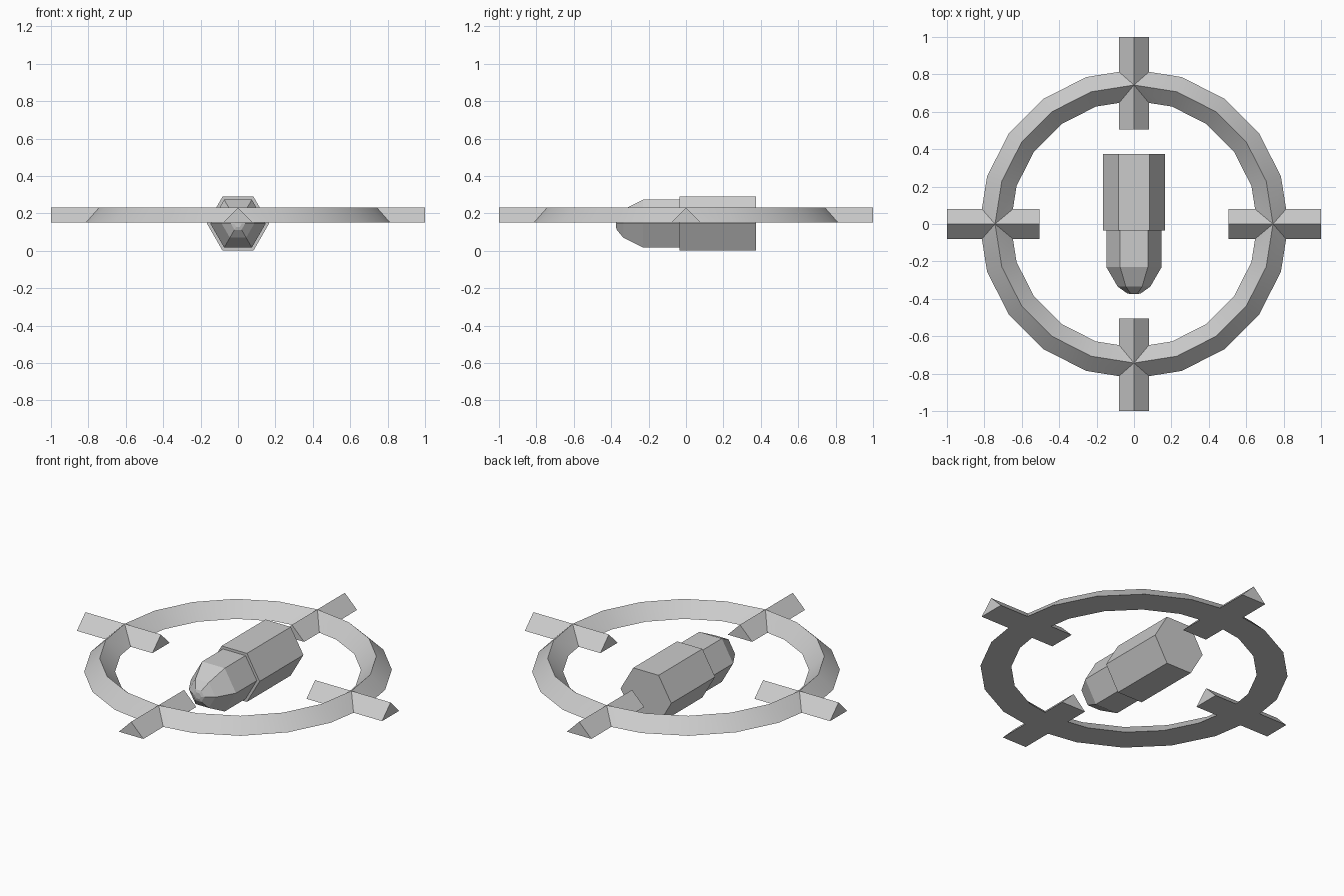
import bpy, bmesh
from math import sin, cos, pi, radians
from mathutils import Vector, Matrix

if "Cube" in bpy.data.objects:
    bpy.data.objects.remove(bpy.data.objects["Cube"])


def finish(name, bm, smooth=None):
    bmesh.ops.remove_doubles(bm, verts=bm.verts[:], dist=0.0005)
    bmesh.ops.recalc_face_normals(bm, faces=bm.faces[:])
    me = bpy.data.meshes.new(name)
    bm.to_mesh(me)
    bm.free()
    ob = bpy.data.objects.new(name, me)
    bpy.context.collection.objects.link(ob)
    if smooth:
        bpy.ops.object.select_all(action='DESELECT')
        ob.select_set(True)
        bpy.context.view_layer.objects.active = ob
        bpy.ops.object.shade_smooth_by_angle(angle=radians(smooth))
    return ob


def loft(bm, sections, start_cap=False, end_cap=False):
    """Bridge closed point loops, optionally capping the ends."""
    loops = [[bm.verts.new(p) for p in s] for s in sections]
    n = len(loops[0])
    for a, b in zip(loops, loops[1:]):
        for i in range(n):
            j = (i + 1) % n
            bm.faces.new((a[i], a[j], b[j], b[i]))
    if start_cap:
        bm.faces.new(loops[0])
    if end_cap:
        bm.faces.new(loops[-1])


def hexagon(y, r, z=0.145):
    return [(r * cos(i * pi / 3), y, z + r * sin(i * pi / 3)) for i in range(6)]


# Central hull: thick hexagonal body stepping down to a tapered nose
bm = bmesh.new()
loft(bm, [hexagon(y, r) for y, r in (
    (0.375, 0.166), (-0.035, 0.166), (-0.035, 0.148),
    (-0.23, 0.148), (-0.335, 0.087), (-0.37, 0.038), (-0.375, 0.02))],
    True, True)
finish("hull", bm)

# Ring with a triangular section, joined to four crossing arms
BASE, TOP, HALF = 0.15, 0.23, 0.08
INNER, RIDGE, OUTER = 0.66, 0.743, 0.826


def edge_x(r):
    """Where a 20-sided ring edge meets the arm's side (y = HALF)."""
    t = HALF / (r * sin(pi / 10))
    return r + (r * cos(pi / 10) - r) * t


def ring_section(angle):
    c, s = cos(angle), sin(angle)
    return [Vector((INNER * c, INNER * s, BASE)),
            Vector((RIDGE * c, RIDGE * s, TOP)),
            Vector((OUTER * c, OUTER * s, BASE))]


apex = Vector((RIDGE, 0, TOP))
inn, out = edge_x(INNER), edge_x(OUTER)
start = [Vector((inn, HALF, BASE)), apex, Vector((out, HALF, BASE))]
end = [Vector((p.y, p.x, p.z)) for p in start]

bm = bmesh.new()
for q in range(4):
    rot = Matrix.Rotation(q * pi / 2, 3, 'Z')
    # quarter of the ring between two arms
    quarter = [start] + [ring_section(k * pi / 10) for k in range(1, 5)] + [end]
    loft(bm, [[rot @ p for p in s] for s in quarter])
    # inner and outer arm stubs
    for x0, x1 in ((inn, 0.505), (out, 1.0)):
        root = [Vector((x0, -HALF, BASE)), apex, Vector((x0, HALF, BASE))]
        tip = [Vector((x1, p.y, p.z)) for p in root]
        loft(bm, [[rot @ p for p in s] for s in (root, tip)], False, True)
    # underside of the crossing
    bm.faces.new([bm.verts.new(rot @ Vector((x, y, BASE))) for x, y in
                  ((inn, -HALF), (inn, HALF), (out, HALF), (out, -HALF))])
finish("ring_with_arms", bm, 30)
